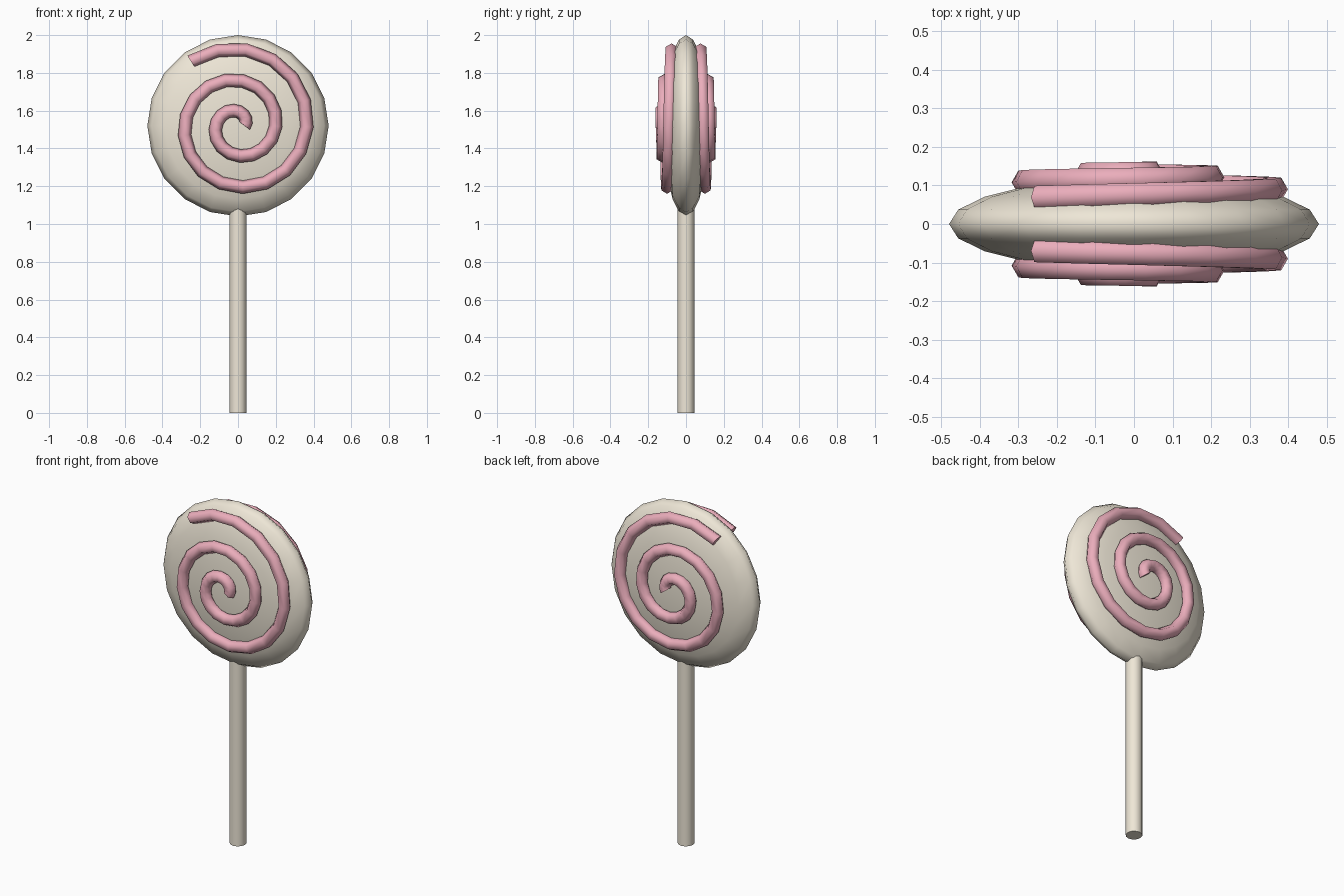
import bpy, bmesh
from math import cos, sin, pi, sqrt, tau
from mathutils import Vector, Matrix

if "Cube" in bpy.data.objects:
    bpy.data.objects.remove(bpy.data.objects["Cube"])

CZ, R, HALF = 1.52, 0.48, 0.12   # candy centre height, radius, half thickness


def material(name, color):
    m = bpy.data.materials.new(name)
    m.diffuse_color = (*color, 1)
    m.use_nodes = True
    m.node_tree.nodes["Principled BSDF"].inputs["Base Color"].default_value = m.diffuse_color
    return m


cream = material("cream", (0.86, 0.80, 0.68))
pink = material("pink", (0.83, 0.42, 0.50))


def add_object(name, bm, mat):
    bmesh.ops.recalc_face_normals(bm, faces=bm.faces)
    for f in bm.faces:
        f.smooth = len(f.verts) <= 4
    for e in bm.edges:
        # keep end caps crisp
        e.smooth = not any(len(f.verts) > 4 for f in e.link_faces)
    me = bpy.data.meshes.new(name)
    bm.to_mesh(me)
    bm.free()
    me.materials.append(mat)
    ob = bpy.data.objects.new(name, me)
    bpy.context.collection.objects.link(ob)
    return ob


# Flattened candy disc, poles facing front and back
bm = bmesh.new()
bmesh.ops.create_uvsphere(bm, u_segments=20, v_segments=10, radius=1)
bmesh.ops.rotate(bm, verts=bm.verts, matrix=Matrix.Rotation(pi / 2, 3, 'X'))
bmesh.ops.scale(bm, verts=bm.verts, vec=(R, HALF, R))
bmesh.ops.translate(bm, verts=bm.verts, vec=(0, 0, CZ))
add_object("candy_disc", bm, cream)

# Stick
bm = bmesh.new()
bmesh.ops.create_cone(bm, cap_ends=True, segments=12, radius1=0.045,
                      radius2=0.045, depth=1.15)
bmesh.ops.translate(bm, verts=bm.verts, vec=(0, 0, 0.575))
add_object("stick", bm, cream)


def spiral_point(t, side):
    # spiral laid on the domed face of the disc
    r = 0.035 + 0.165 * t / tau
    y = HALF * sqrt(1 - (r / R) ** 2) + 0.012
    return Vector((r * cos(t), side * y, CZ + r * sin(t)))


def swirl(name, side, turns=2.35, steps=40, sides=6, rad=0.035):
    bm = bmesh.new()
    rings = []
    for i in range(steps + 1):
        t = turns * tau * i / steps
        p = spiral_point(t, side)
        tan = spiral_point(t + 0.01, side) - spiral_point(t - 0.01, side)
        out = tan.cross(Vector((0, 1, 0))).normalized()
        up = out.cross(tan).normalized()
        rings.append([bm.verts.new(p + rad * (out * cos(tau * k / sides)
                                              + up * sin(tau * k / sides)))
                      for k in range(sides)])
    for a, b in zip(rings, rings[1:]):
        for k in range(sides):
            n = (k + 1) % sides
            bm.faces.new((a[k], a[n], b[n], b[k]))
    bm.faces.new(rings[0])
    bm.faces.new(rings[-1])
    add_object(name, bm, pink)


# Raised swirls on both faces
swirl("front_swirl", -1)
swirl("back_swirl", 1)
